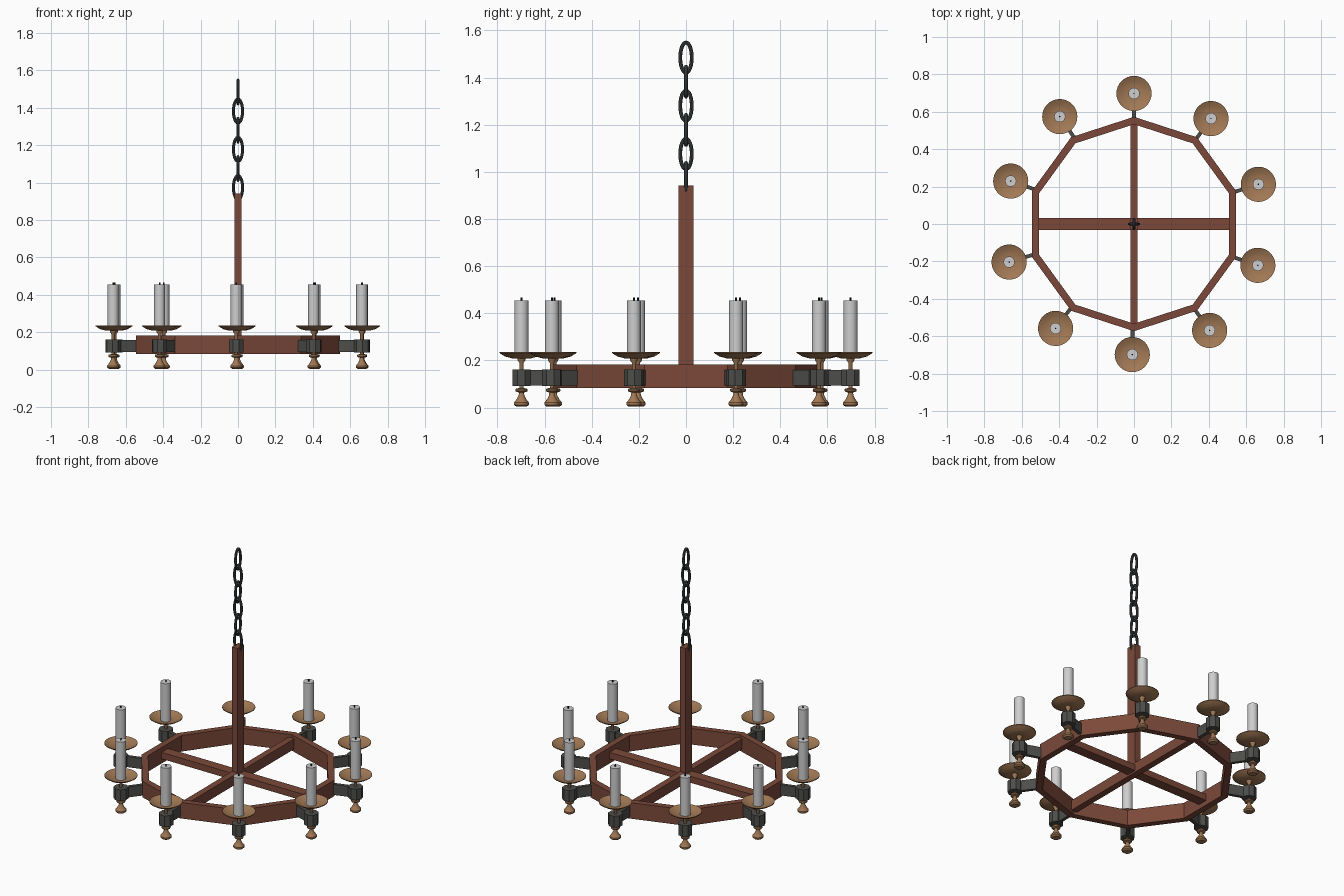
import bpy, bmesh, math
from mathutils import Matrix, Vector

if "Cube" in bpy.data.objects:
    bpy.data.objects.remove(bpy.data.objects["Cube"])


def material(name, rgb):
    m = bpy.data.materials.new(name)
    m.diffuse_color = (*rgb, 1)
    m.use_nodes = True
    m.node_tree.nodes["Principled BSDF"].inputs["Base Color"].default_value = m.diffuse_color
    return m


WOOD = material("red brown wood", (0.20, 0.066, 0.042))
BRASS = material("aged brass", (0.36, 0.19, 0.09))
IRON = material("grey iron", (0.075, 0.075, 0.07))
CHAIN = material("dark chain steel", (0.055, 0.06, 0.065))
WAX = material("pale wax", (0.62, 0.62, 0.62))
WICK = material("black wick", (0.01, 0.01, 0.01))


def make(name, verts, faces, mat, matrix=Matrix(), smooth=False):
    me = bpy.data.meshes.new(name)
    me.from_pydata(verts, [], faces)
    bm = bmesh.new()
    bm.from_mesh(me)
    bmesh.ops.remove_doubles(bm, verts=bm.verts, dist=1e-6)
    bmesh.ops.recalc_face_normals(bm, faces=bm.faces)
    bm.to_mesh(me)
    bm.free()
    me.materials.append(mat)
    ob = bpy.data.objects.new(name, me)
    ob.matrix_world = matrix
    bpy.context.collection.objects.link(ob)
    if smooth:
        bpy.context.view_layer.objects.active = ob
        ob.select_set(True)
        bpy.ops.object.shade_smooth_by_angle(angle=math.radians(35))
        ob.select_set(False)
    return ob


def box(name, lo, hi, mat, matrix=Matrix()):
    v = [(x, y, z) for x in (lo[0], hi[0]) for y in (lo[1], hi[1]) for z in (lo[2], hi[2])]
    f = [(0, 1, 3, 2), (4, 6, 7, 5), (0, 4, 5, 1), (2, 3, 7, 6), (0, 2, 6, 4), (1, 5, 7, 3)]
    return make(name, v, f, mat, matrix)


def lathe(name, profile, sides, mat, matrix=Matrix(), smooth=True, turn=0.0, closed=False):
    n = len(profile)
    v = [(r * math.cos(turn + math.tau * i / sides), r * math.sin(turn + math.tau * i / sides), z)
         for i in range(sides) for r, z in profile]
    f = [(i * n + j, (i + 1) % sides * n + j, (i + 1) % sides * n + (j + 1) % n, i * n + (j + 1) % n)
         for i in range(sides) for j in range(n if closed else n - 1)]
    return make(name, v, f, mat, matrix, smooth)


# Ten-sided wooden ring
k = 1 / math.cos(math.pi / 10)
lathe("ring", [(0.507 * k, 0.083), (0.545 * k, 0.083), (0.545 * k, 0.183), (0.507 * k, 0.183)],
      10, WOOD, smooth=False, turn=math.pi / 2, closed=True)

# Crossed beams and the upright post
box("cross_beam_x", (-0.515, -0.032, 0.113), (0.515, 0.032, 0.153), WOOD)
box("cross_beam_y", (-0.02, -0.54, 0.101), (0.02, 0.54, 0.165), WOOD)
box("post", (-0.02, -0.032, 0.12), (0.02, 0.032, 0.943), WOOD)

# Hanging chain: oval links, alternate ones turned a quarter
for i in range(6):
    verts, faces, n, m = [], [], 24, 8
    for a in range(n):
        t = math.tau * a / n
        c = Vector((0.0245 * math.cos(t), 0, 0.064 * math.sin(t)))
        out = Vector((0.064 * math.cos(t), 0, 0.0245 * math.sin(t))).normalized()
        for b in range(m):
            s = math.tau * b / m
            verts.append(c + 0.008 * (out * math.cos(s) + Vector((0, 1, 0)) * math.sin(s)))
            faces.append((a * m + b, (a + 1) % n * m + b,
                          (a + 1) % n * m + (b + 1) % m, a * m + (b + 1) % m))
    make(f"chain_link_{i}", verts, faces, CHAIN,
         Matrix.Translation((0, 0, 0.974 + 0.1022 * i)) @ Matrix.Rotation(math.pi / 2 * (i % 2), 4, 'Z'), True)

# Ten candle holders, stepping slightly more than a tenth of a turn
FINIAL = [(0, 0.004), (0.022, 0.004), (0.032, 0.012), (0.032, 0.021), (0.021, 0.035), (0.012, 0.052),
          (0.011, 0.064), (0.024, 0.068), (0.026, 0.074), (0.024, 0.08), (0.009, 0.084),
          (0.009, 0.19), (0.016, 0.2), (0.018, 0.213), (0, 0.213)]
DISH = [(0, 0.209), (0.04, 0.209), (0.07, 0.217), (0.094, 0.232), (0.094, 0.236),
        (0.068, 0.223), (0.04, 0.216), (0, 0.216)]
for i in range(10):
    turn = Matrix.Rotation(math.radians(90 - 36.15 * i), 4, 'Z')
    at = turn @ Matrix.Translation((0.698, 0, 0))
    box(f"arm_{i}", (0.55, -0.01, 0.094), (0.68, 0.01, 0.16), IRON, turn)
    lathe(f"collar_{i}", [(0, 0.092), (0.042, 0.092), (0.042, 0.162), (0, 0.162)],
          8, IRON, at, False, math.pi / 8)
    lathe(f"finial_and_stem_{i}", FINIAL, 20, BRASS, at)
    lathe(f"drip_dish_{i}", DISH, 32, BRASS, at)
    lathe(f"candle_{i}", [(0, 0.212), (0.03, 0.212), (0.03, 0.455), (0, 0.455)], 20, WAX, at)
    lathe(f"wick_{i}", [(0, 0.45), (0.004, 0.45), (0.004, 0.467), (0, 0.467)], 8, WICK, at)
